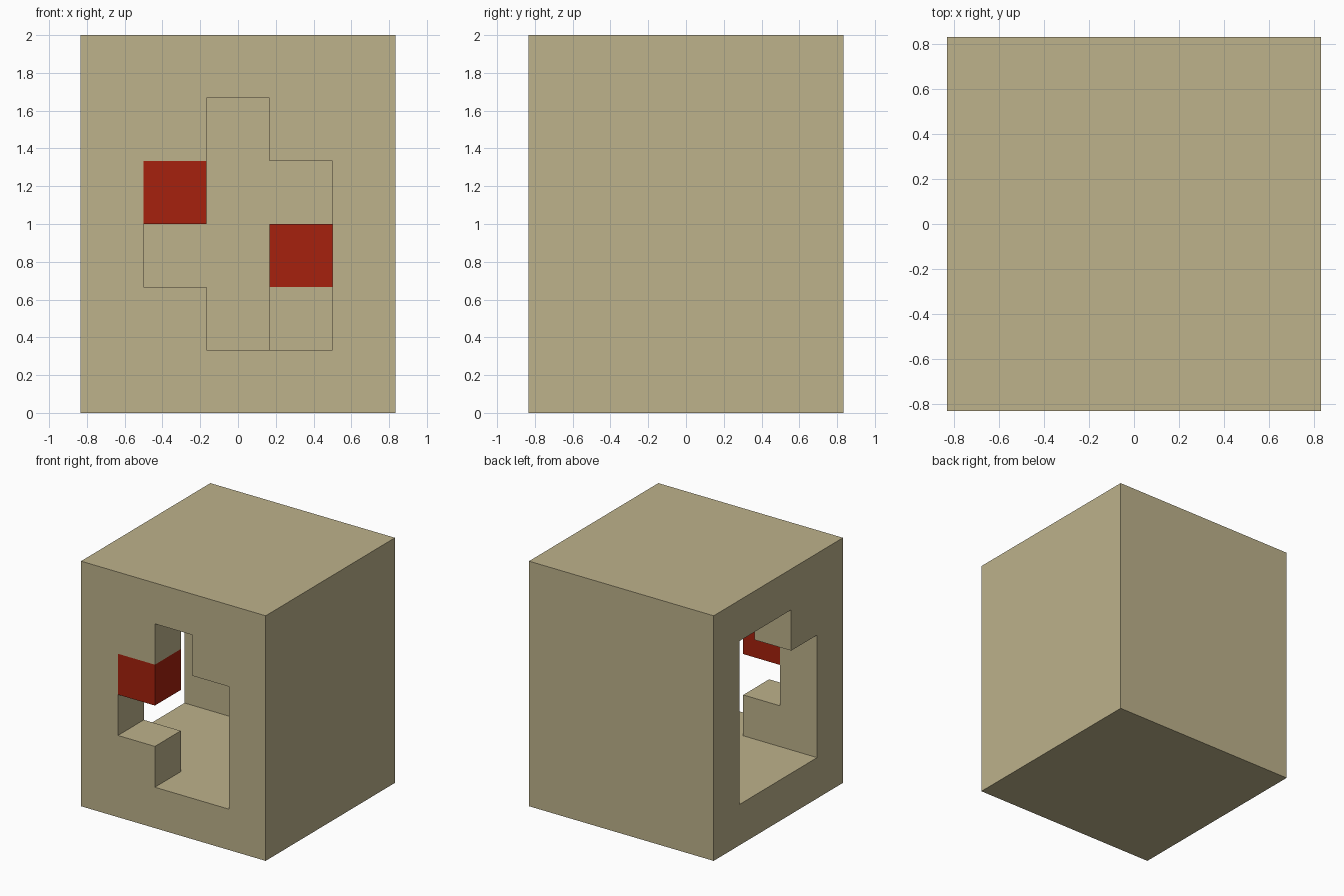
import bpy
import bmesh
from itertools import product
from mathutils import Vector

if "Cube" in bpy.data.objects:
    bpy.data.objects.remove(bpy.data.objects["Cube"], do_unlink=True)

CELL = 1 / 3
NX, NY, NZ = 5, 5, 6


def material(name, rgb):
    m = bpy.data.materials.new(name)
    m.use_nodes = True
    m.diffuse_color = (*rgb, 1)
    bsdf = m.node_tree.nodes["Principled BSDF"]
    bsdf.inputs["Base Color"].default_value = (*rgb, 1)
    bsdf.inputs["Roughness"].default_value = 0.9
    return m


def block(xs, ys, zs):
    """Set of grid cells inside inclusive ranges."""
    return set(product(*(range(a, b + 1) for a, b in (xs, ys, zs))))


def build(name, cells, filled, mat):
    """Make the outer skin of a group of cells, leaving out buried faces."""
    bm = bmesh.new()
    for cell in cells:
        for axis, sign in product(range(3), (-1, 1)):
            step = Vector((0, 0, 0))
            step[axis] = sign
            if tuple(int(c + s) for c, s in zip(cell, step)) in filled:
                continue
            u, v = Vector((0, 0, 0)), Vector((0, 0, 0))
            u[(axis + 1) % 3] = v[(axis + 2) % 3] = 0.5
            mid = Vector(cell) + Vector((0.5, 0.5, 0.5)) + step / 2
            ring = [mid - u - v, mid + u - v, mid + u + v, mid - u + v]
            if sign < 0:
                ring.reverse()
            offset = Vector((NX / 2, NY / 2, 0))
            bm.faces.new([bm.verts.new((p - offset) * CELL) for p in ring])
    bmesh.ops.remove_doubles(bm, verts=bm.verts, dist=0.001)
    bmesh.ops.dissolve_limit(bm, angle_limit=0.01, verts=bm.verts, edges=bm.edges)
    mesh = bpy.data.meshes.new(name)
    bm.to_mesh(mesh)
    bm.free()
    mesh.materials.append(mat)
    bpy.context.collection.objects.link(bpy.data.objects.new(name, mesh))


tan = material("tan", (0.509, 0.445, 0.258))
red = material("red", (0.381, 0.015, 0.004))

# Hollow case with a stepped front opening and a notched side opening
case = block((0, NX - 1), (0, NY - 1), (0, NZ - 1))
case -= block((1, 3), (1, 3), (1, 4))
case -= block((2, 2), (0, 0), (1, 4))
case -= block((3, 3), (0, 0), (1, 3))
case -= block((1, 1), (0, 0), (2, 3))
case -= block((0, 0), (2, 3), (1, 4))
case -= block((0, 0), (1, 1), (1, 3))

parts = {
    "case": (case, tan),
    "inner_pillar": (block((3, 3), (3, 3), (1, 1)), tan),
    "pillar_red_block": (block((3, 3), (3, 3), (2, 2)), red),
    "front_red_block": (block((1, 1), (0, 0), (3, 3)), red),
}
filled = set().union(*(cells for cells, _ in parts.values()))
for name, (cells, mat) in parts.items():
    build(name, cells, filled, mat)
